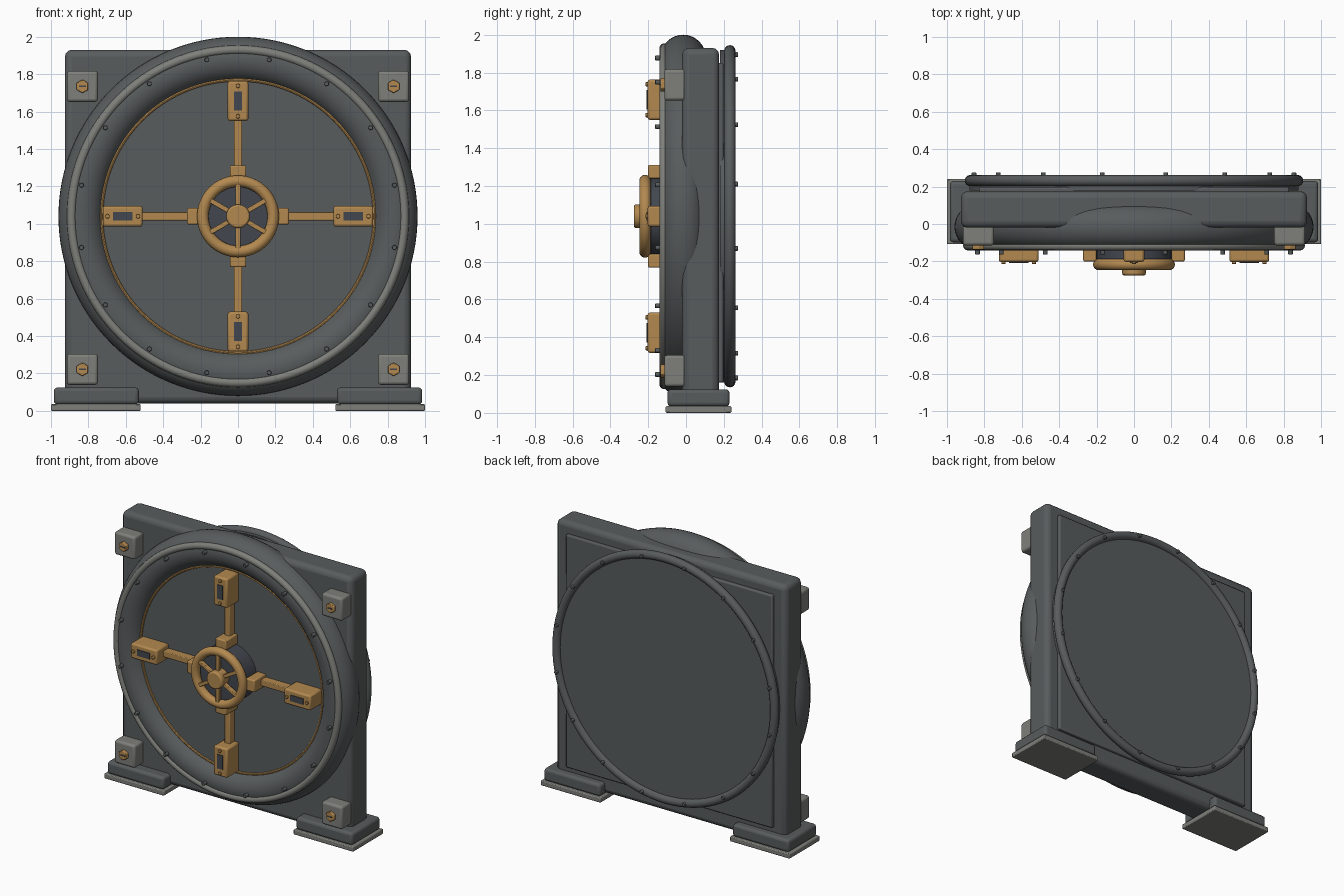
import bpy
from math import pi, sin, cos, radians
from mathutils import Matrix, Vector

cube = bpy.data.objects.get("Cube")
if cube:
    bpy.data.objects.remove(cube)

CZ = 1.04  # height of the door centre


def material(name, rgb, metallic=0.0):
    m = bpy.data.materials.new(name)
    m.use_nodes = True
    m.diffuse_color = (*rgb, 1)
    m.node_tree.nodes["Principled BSDF"].inputs["Base Color"].default_value = (*rgb, 1)
    return m


STEEL = material("dark_steel", (0.098, 0.107, 0.110))
TRIM = material("light_steel", (0.21, 0.215, 0.195))
BRASS = material("brass", (0.45, 0.25, 0.08))
GUN = material("gunmetal", (0.055, 0.063, 0.078))


def finish(name, mat, bevel=0.0, segments=2):
    ob = bpy.context.object
    ob.name = name
    ob.data.materials.append(mat)
    if bevel:
        b = ob.modifiers.new("bevel", "BEVEL")
        b.width, b.segments = bevel, segments
        b.limit_method = "ANGLE"
    bpy.ops.object.shade_smooth_by_angle(angle=radians(35))
    return ob


def box(name, x, y, z, mat, bevel=0.0, segments=2):
    """Box from (low, high) ranges."""
    bpy.ops.mesh.primitive_cube_add(size=1)
    ob = bpy.context.object
    size = [r[1] - r[0] for r in (x, y, z)]
    mid = [(r[0] + r[1]) / 2 for r in (x, y, z)]
    ob.data.transform(Matrix.Translation(mid) @ Matrix.Diagonal((*size, 1)))
    return finish(name, mat, bevel, segments)


def disc(name, r, y, mat, x=0, z=CZ, sides=96, bevel=0.0):
    """Cylinder along y."""
    bpy.ops.mesh.primitive_cylinder_add(vertices=sides, radius=r, depth=y[1] - y[0],
                                        location=(x, (y[0] + y[1]) / 2, z), rotation=(pi / 2, 0, 0))
    return finish(name, mat, bevel)


def ring(name, major, minor, y, mat, n=96, k=16):
    bpy.ops.mesh.primitive_torus_add(major_radius=major, minor_radius=minor, major_segments=n,
                                     minor_segments=k, location=(0, y, CZ), rotation=(pi / 2, 0, 0))
    return finish(name, mat)


def turn(ob, angle):
    """Swing a part modelled along +x at z = 0 around the door centre."""
    ob.data.transform(Matrix.Translation((0, 0, CZ)) @ Matrix.Rotation(angle, 4, "Y"))
    return ob


# Frame and back panel
box("frame", (-0.925, 0.925), (-0.02, 0.175), (0.04, 1.93), STEEL, 0.035, 3)
box("back_panel", (-0.83, 0.83), (0.16, 0.198), (0.16, 1.85), STEEL, 0.01)
disc("back_disc", 0.88, (0.18, 0.235), STEEL)
ring("back_ring", 0.875, 0.03, 0.232, STEEL)

# Front ring and door
ring("front_ring", 0.84, 0.12, -0.015, STEEL, 128, 32)
ring("front_rim", 0.89, 0.024, -0.117, TRIM, 128, 12)
disc("door", 0.75, (-0.07, 0.0), STEEL)
ring("door_trim", 0.73, 0.009, -0.07, BRASS, 96, 8)

# Studs around both rings
for i in range(16):
    a = (i + 0.5) * pi / 8
    for name, r, y in (("front_stud", 0.853, (-0.163, -0.12)), ("back_stud", 0.872, (0.25, 0.275))):
        disc(name, 0.013, y, STEEL, r * cos(a), CZ + r * sin(a), 10, 0.003)

# Feet
for side, s in (("left", 1), ("right", -1)):
    box(side + "_foot_base", sorted((s * 0.52, s)), (-0.108, 0.24), (0, 0.036), TRIM, 0.006)
    box(side + "_foot", sorted((s * 0.53, s * 0.985)), (-0.098, 0.23), (0.034, 0.125), STEEL, 0.02, 3)
    # Corner blocks with slotted bolts
    for level, z in (("lower", 0.222), ("upper", 1.735)):
        x, name = s * 0.832, side + "_" + level
        box(name + "_block", (x - 0.083, x + 0.083), (-0.115, 0), (z - 0.083, z + 0.083), TRIM, 0.016, 3)
        disc(name + "_bolt", 0.036, (-0.136, -0.11), BRASS, x, z, 6, 0.004)
        box(name + "_slot", (x - 0.018, x + 0.018), (-0.139, -0.13), (z - 0.004, z + 0.004), GUN)

# Four locking arms
for i in range(4):
    arm = [
        box("arm_bar", (0.18, 0.7), (-0.125, -0.06), (-0.022, 0.022), BRASS, 0.005),
        box("arm_collar", (0.2, 0.272), (-0.2, -0.06), (-0.044, 0.044), BRASS, 0.008),
        box("arm_latch", (0.51, 0.723), (-0.203, -0.06), (-0.055, 0.055), BRASS, 0.012),
        box("latch_window", (0.565, 0.667), (-0.208, -0.2), (-0.022, 0.022), GUN),
    ]
    for part in arm:
        turn(part, i * pi / 2)
    for r in (0.535, 0.698):
        disc("latch_screw", 0.012, (-0.213, -0.195), BRASS, r * cos(i * pi / 2),
             CZ + r * sin(i * pi / 2), 10, 0.002)

# Hand wheel
disc("wheel_base", 0.2, (-0.19, -0.06), GUN, sides=48, bevel=0.006)
ring("wheel_rim", 0.188, 0.031, -0.216, BRASS, 64, 16)
for i in range(6):
    spoke = box("wheel_spoke", (0.04, 0.175), (-0.24, -0.212), (-0.013, 0.013), BRASS, 0.004)
    turn(spoke, pi / 6 + i * pi / 3)
disc("wheel_hub", 0.063, (-0.275, -0.185), BRASS, sides=32, bevel=0.01)
